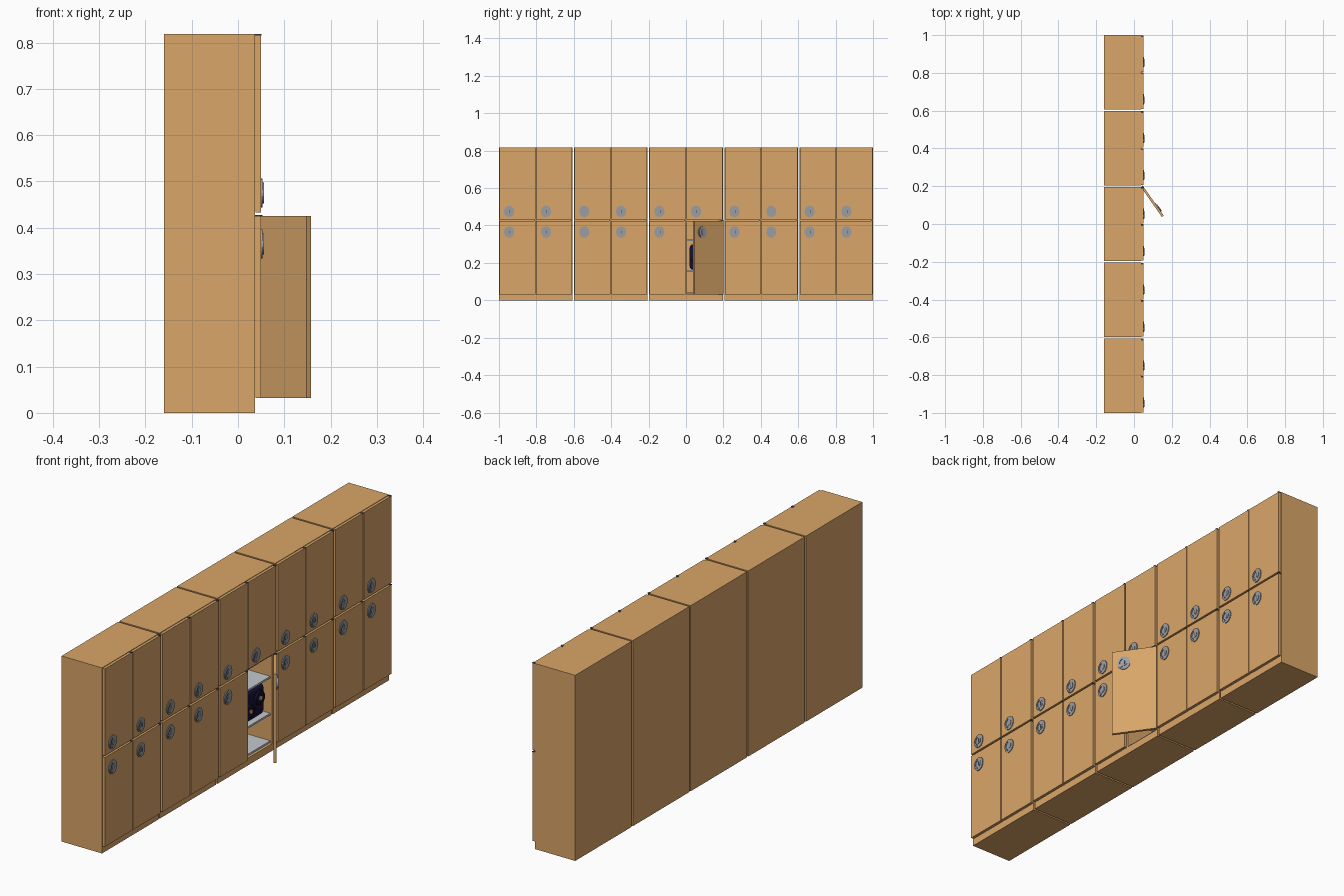
import bpy, bmesh, math
from mathutils import Matrix, Vector

if "Cube" in bpy.data.objects:
    bpy.data.objects.remove(bpy.data.objects["Cube"])


def mat(name, rgb):
    m = bpy.data.materials.new(name)
    m.diffuse_color = (*rgb, 1)
    m.use_nodes = True
    m.node_tree.nodes["Principled BSDF"].inputs["Base Color"].default_value = m.diffuse_color
    return m


WOOD = mat("wood", (0.70, 0.38, 0.14))
METAL = mat("lock grey", (0.33, 0.34, 0.36))
DARK = mat("dark steel", (0.06, 0.07, 0.09))
SHELF = mat("pale grey", (0.55, 0.58, 0.62))
NAVY = mat("navy", (0.008, 0.006, 0.035))


def finish(name, bm, mats):
    me = bpy.data.meshes.new(name)
    bmesh.ops.recalc_face_normals(bm, faces=bm.faces)
    bm.to_mesh(me)
    bm.free()
    for m in mats:
        me.materials.append(m)
    return me


def place(name, me, matrix=Matrix()):
    ob = bpy.data.objects.new(name, me)
    ob.matrix_world = matrix
    bpy.context.collection.objects.link(ob)
    return ob


def box(bm, lo, hi, idx=0, bevel=0):
    lo, hi = Vector(lo), Vector(hi)
    m = Matrix.Translation((lo + hi) / 2) @ Matrix.Diagonal((*(hi - lo), 1))
    vs = bmesh.ops.create_cube(bm, size=1, matrix=m)["verts"]
    faces = {f for v in vs for f in v.link_faces}
    for f in faces:
        f.material_index = idx
    if bevel:
        edges = list({e for v in vs for e in v.link_edges})
        bmesh.ops.bevel(bm, geom=edges, offset=bevel, segments=3, affect='EDGES', profile=0.5)


def disc(bm, c, ry, rz, depth, idx=0, seg=24):
    # elliptical plate whose axis runs along x
    m = (Matrix.Translation(c) @ Matrix.Diagonal((1, ry, rz, 1))
         @ Matrix.Rotation(math.pi / 2, 4, 'Y'))
    vs = bmesh.ops.create_cone(bm, cap_ends=True, segments=seg, radius1=1, radius2=1,
                               depth=depth, matrix=m)["verts"]
    for f in {f for v in vs for f in v.link_faces}:
        f.material_index = idx


def ring(bm, x0, x1, cy, cz, r_in, r_out, a0, a1, idx=0, n=16):
    # extruded arc in the y-z plane
    rows = []
    for i in range(n + 1):
        a = a0 + (a1 - a0) * i / n
        rows.append([bm.verts.new((x, cy + r * math.cos(a), cz + r * math.sin(a)))
                     for x, r in ((x0, r_in), (x1, r_in), (x1, r_out), (x0, r_out))])
    faces = [bm.faces.new((p[k], p[(k + 1) % 4], q[(k + 1) % 4], q[k]))
             for p, q in zip(rows, rows[1:]) for k in range(4)]
    faces += [bm.faces.new(rows[0]), bm.faces.new(rows[-1])]
    for f in faces:
        f.material_index = idx


# overall sizes
W, GAP, H = 0.3936, 0.008, 0.818
XB, XF, T = -0.16, 0.037, 0.012
COL, DW, DT = W / 2, 0.192, 0.0125

# cabinet carcass: back, sides, divider, top, middle panel, plinth floor
bm = bmesh.new()
box(bm, (XB, 0, 0), (XB + T, W, H))
for y in (0, COL - T / 2, W - T):
    box(bm, (XB + T, y, 0.032), (XF, y + T, H - T))
box(bm, (XB + T, 0, H - T), (XF, W, H))
box(bm, (XB + T, 0, 0), (XF, W, 0.032))
for y in (T, COL + T / 2):
    box(bm, (XB + T, y, 0.421), (XF, y + COL - 1.5 * T, 0.437))
carcass = finish("cabinet_body", bm, [WOOD])


# door with its hinge line at the local origin
def door_mesh(name, z0, z1):
    bm = bmesh.new()
    box(bm, (0.0005, -DW, z0), (DT, 0, z1))
    return finish(name, bm, [WOOD])


doors = [door_mesh("lower_door", 0.032, 0.425), door_mesh("upper_door", 0.433, 0.816)]

# lock: oval plate, curved grip and key slot
bm = bmesh.new()
disc(bm, (DT + 0.0015, 0, 0), 0.027, 0.031, 0.004)
ring(bm, DT + 0.003, DT + 0.007, 0, 0, 0.017, 0.024, math.pi * 0.6, math.pi * 1.4)
disc(bm, (DT + 0.004, 0.004, 0), 0.011, 0.013, 0.003)
box(bm, (DT + 0.005, 0.003, -0.008), (DT + 0.0062, 0.005, 0.008), 1)
lock = finish("lock", bm, [METAL, DARK])

# small hinge plate
bm = bmesh.new()
box(bm, (-0.004, -0.008, -0.001), (DT + 0.001, 0.0015, 0.002))
hinge = finish("hinge", bm, [DARK])

for k in range(5):
    y0 = -1 + k * (W + GAP)
    place("cabinet_body", carcass, Matrix.Translation((0, y0, 0)))
    for c in range(2):
        for row, (me, lz, hz) in enumerate(zip(doors, (0.365, 0.475), (0.425, 0.816))):
            m = Matrix.Translation((XF, y0 + COL * (c + 1) - 0.0024, 0))
            if (k, c, row) == (2, 1, 0):  # the one open door
                m = m @ Matrix.Rotation(math.radians(35), 4, 'Z')
            place(me.name, me, m)
            place("lock", lock, m @ Matrix.Translation((0, -0.14, lz)))
            place("hinge", hinge, m @ Matrix.Translation((0, 0, hz)))

# contents of the open compartment: shelves and floor sheet
ya, yb = T / 2, W / 2 - T
for z in (0.034, 0.155, 0.318):
    bm = bmesh.new()
    box(bm, (XB + T, ya, z), (0.028, yb, z + 0.008))
    place("inner_shelf", finish("inner_shelf", bm, [SHELF]))

# dark bag with two round front fittings
bm = bmesh.new()
box(bm, (-0.11, 0.02, 0.164), (0.012, 0.172, 0.30), 0, 0.018)
for cy, cz in ((0.06, 0.215), (0.128, 0.25)):
    disc(bm, (0.014, cy, cz), 0.03, 0.03, 0.012)
    ring(bm, 0.016, 0.023, cy, cz, 0.022, 0.028, 0, math.tau * 0.999, 0, 24)
    disc(bm, (0.021, cy, cz), 0.009, 0.009, 0.004, 1)
place("bag", finish("bag", bm, [NAVY, WOOD]))
